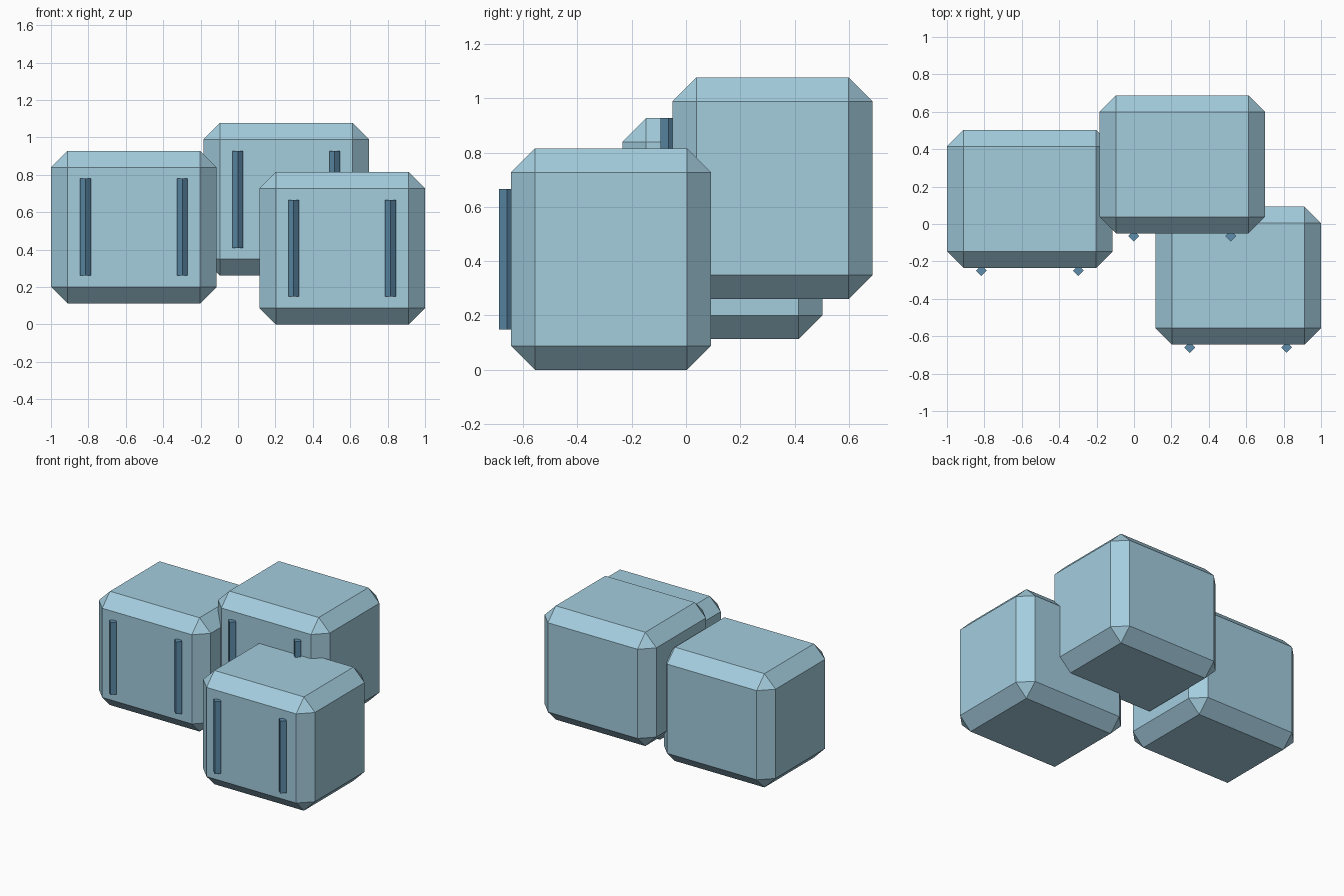
import bpy
import bmesh
from mathutils import Vector

cube = bpy.data.objects.get("Cube")
if cube:
    bpy.data.objects.remove(cube, do_unlink=True)


def make_material(name, color):
    mat = bpy.data.materials.new(name)
    mat.use_nodes = True
    mat.diffuse_color = color
    mat.node_tree.nodes["Principled BSDF"].inputs["Base Color"].default_value = color
    return mat


PALE_BLUE = make_material("pale ice blue", (0.37, 0.61, 0.73, 1))
DEEP_BLUE = make_material("deep steel blue", (0.11, 0.27, 0.41, 1))

SIZE = Vector((0.886, 0.737, 0.815))
CHAMFER = 0.088
BAR_RADIUS = 0.029
BAR_HEIGHT = 0.518
BAR_OFFSET = 0.259


def add_object(name, bm, location, mat):
    mesh = bpy.data.meshes.new(name)
    bm.to_mesh(mesh)
    bm.free()
    mesh.materials.append(mat)
    obj = bpy.data.objects.new(name, mesh)
    obj.location = location
    bpy.context.collection.objects.link(obj)
    return obj


def add_block(name, center):
    # Block with flat chamfers on every edge
    bm = bmesh.new()
    bmesh.ops.create_cube(bm, size=1)
    bmesh.ops.scale(bm, vec=SIZE, verts=bm.verts)
    bmesh.ops.bevel(bm, geom=bm.edges[:], offset=CHAMFER, segments=1,
                    affect='EDGES', clamp_overlap=True)
    add_object(name + "_block", bm, center, PALE_BLUE)

    # Pair of diamond-section bars half sunk into the front
    for side, sign in (("right", -1), ("left", 1)):
        bm = bmesh.new()
        bmesh.ops.create_cone(bm, cap_ends=True, segments=4, radius1=BAR_RADIUS,
                              radius2=BAR_RADIUS, depth=BAR_HEIGHT)
        offset = Vector((sign * BAR_OFFSET, -SIZE.y / 2 - 0.015, 0))
        add_object(f"{name}_{side}_bar", bm, center + offset, DEEP_BLUE)


# Three overlapping blocks
add_block("right", Vector((-0.557, 0.134, 0.52)))
add_block("rear", Vector((0.258, 0.319, 0.669)))
add_block("front", Vector((0.557, -0.276, 0.4075)))
